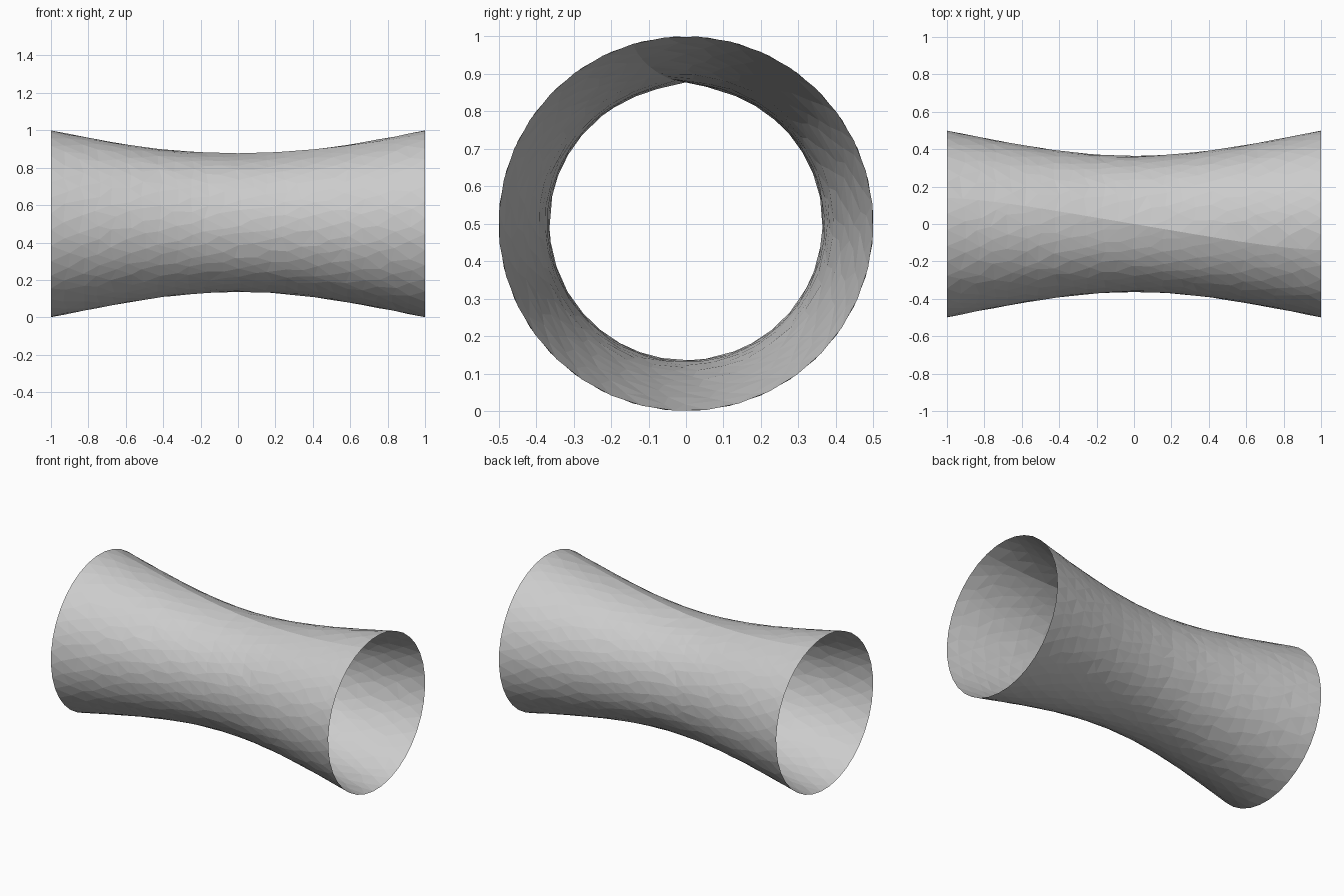
import bpy, bmesh, math, random

if "Cube" in bpy.data.objects:
    bpy.data.objects.remove(bpy.data.objects["Cube"])

random.seed(4)
SIDES, ROWS = 36, 24
SEAM_TWIST = 0.285
PROFILE = [0.364, 0.371, 0.392, 0.423, 0.460, 0.5]  # radius at |x| = 0, .2 ... 1


def radius(x):
    t = min(abs(x) * 5, 4.9999)
    i = int(t)
    return PROFILE[i] + (PROFILE[i + 1] - PROFILE[i]) * (t - i)


# Waisted open tube: irregular flat facets with a twisted seam ridge along the top
bm = bmesh.new()
rings = []
for r in range(ROWS + 1):
    u = -1 + 2 * r / ROWS
    end = r in (0, ROWS)
    ring = []
    for s in range(SIDES):
        off = 0.5 * (r % 2) if s and not end else 0
        jitter = 0 if end or s == 0 else 0.22
        x = u + random.uniform(-jitter, jitter) * 2 / ROWS
        d = (s + off * min(1, SIDES - s) + random.uniform(-jitter, jitter)) * math.tau / SIDES
        if s == SIDES - 1:
            d = min(d, math.tau * (s + 0.5) / SIDES)
        near = min(d, math.tau - d)
        rad = radius(x) + 0.013 * math.exp(-abs(near) / 0.15) * (1 - x * x)
        # angle from the top, measured towards +y, starting at the seam
        a = d - math.asin(math.sin(SEAM_TWIST)) * math.sin(x * math.pi / 2)
        ring.append(bm.verts.new((x, rad * math.sin(a), 0.5 + rad * math.cos(a))))
    rings.append(ring)

# Triangulate each cell along its shorter diagonal
for lo, hi in zip(rings, rings[1:]):
    for s in range(SIDES):
        n = (s + 1) % SIDES
        a, b, c, d = lo[s], hi[s], hi[n], lo[n]
        if (a.co - c.co).length < (b.co - d.co).length:
            tris = ((a, b, c), (a, c, d))
        else:
            tris = ((a, b, d), (b, c, d))
        for t in tris:
            bm.faces.new(t)
bmesh.ops.recalc_face_normals(bm, faces=bm.faces[:])
# Point the open surface outwards
bm.faces.ensure_lookup_table()
f = bm.faces[0]
c = f.calc_center_median()
if f.normal.y * c.y + f.normal.z * (c.z - 0.5) < 0:
    bmesh.ops.reverse_faces(bm, faces=bm.faces[:])

mesh = bpy.data.meshes.new("waisted_tube")
bm.to_mesh(mesh)
bm.free()
bpy.context.collection.objects.link(bpy.data.objects.new("waisted_tube", mesh))
